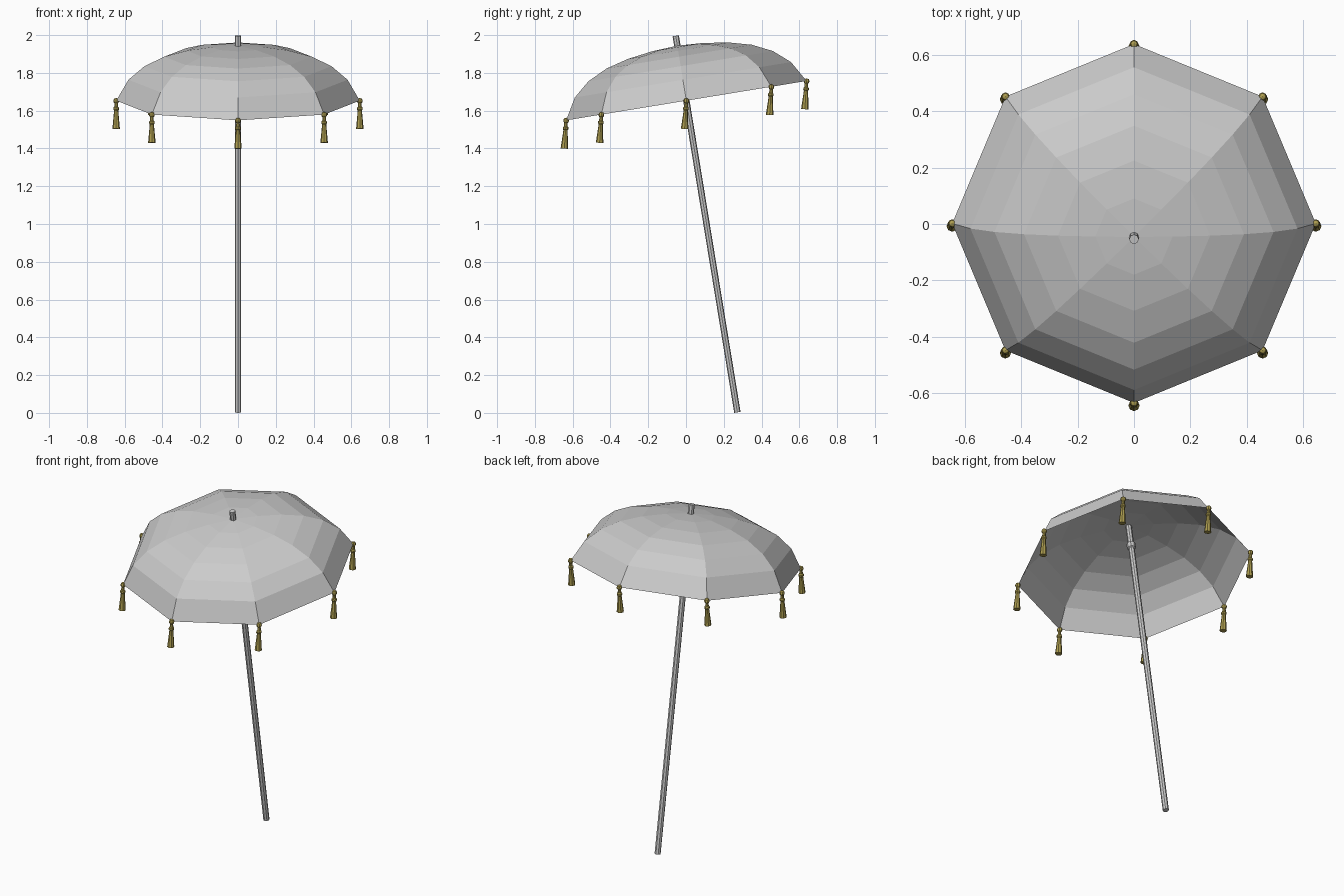
import bpy
from math import sin, cos, pi, radians
from mathutils import Matrix, Vector

if "Cube" in bpy.data.objects:
    bpy.data.objects.remove(bpy.data.objects["Cube"])

TILT = Matrix.Translation((0, 0.272, 0.003)) @ Matrix.Rotation(radians(9.3), 4, 'X')
RIM = 1.672      # distance of the rim plane along the pole
R = 0.645        # rim radius

gold = bpy.data.materials.new("gold")
gold.diffuse_color = (0.42, 0.34, 0.08, 1)
gold.use_nodes = True
gold.node_tree.nodes["Principled BSDF"].inputs["Base Color"].default_value = gold.diffuse_color


def lathe(name, profile, matrix, sides=8, mat=None):
    """Revolve (radius, height) points; radius 0 makes a pole point."""
    verts, rings, faces = [], [], []
    for r, h in profile:
        n = 1 if r == 0 else sides
        rings.append([len(verts) + i for i in range(n)])
        verts += [(r * cos(2 * pi * i / sides), r * sin(2 * pi * i / sides), h) for i in range(n)]
    for a, b in zip(rings, rings[1:]):
        for i in range(sides):
            j = (i + 1) % sides
            quad = [a[i % len(a)], a[j % len(a)], b[j % len(b)], b[i % len(b)]]
            faces.append(list(dict.fromkeys(quad)))
    mesh = bpy.data.meshes.new(name)
    mesh.from_pydata(verts, [], faces)
    ob = bpy.data.objects.new(name, mesh)
    ob.matrix_world = matrix
    if mat:
        mesh.materials.append(mat)
    bpy.context.collection.objects.link(ob)
    return ob


# Tilted pole, with the small collar under the canopy
lathe("pole", [(0, 0), (0.017, 0), (0.017, 2.02), (0, 2.02)], TILT)
lathe("collar", [(0.016, 1.81), (0.025, 1.815), (0.025, 1.845), (0.016, 1.85)], TILT)

# Eight-sided canopy, a single thin sheet
canopy = [(R, 0), (0.58, 0.112), (0.495, 0.185), (0.39, 0.236),
          (0.27, 0.268), (0.137, 0.287), (0, 0.295)]
lathe("canopy", [(r, RIM + h) for r, h in canopy], TILT)

# Tassels hanging from each rim corner: bead, neck, band, flared skirt
tassel = [(0, -0.15), (0.02, -0.15), (0.011, -0.052), (0.015, -0.047), (0.015, -0.037),
          (0.01, -0.032), (0.009, -0.014), (0.014, -0.008), (0.015, 0.0),
          (0.011, 0.01), (0, 0.014)]
for i in range(8):
    a = i * pi / 4
    p = TILT @ Vector((R * cos(a), R * sin(a), RIM))
    lathe(f"tassel_{i + 1}", tassel,
          Matrix.Translation(p) @ Matrix.Rotation(radians(-3.5), 4, 'X'), mat=gold)
